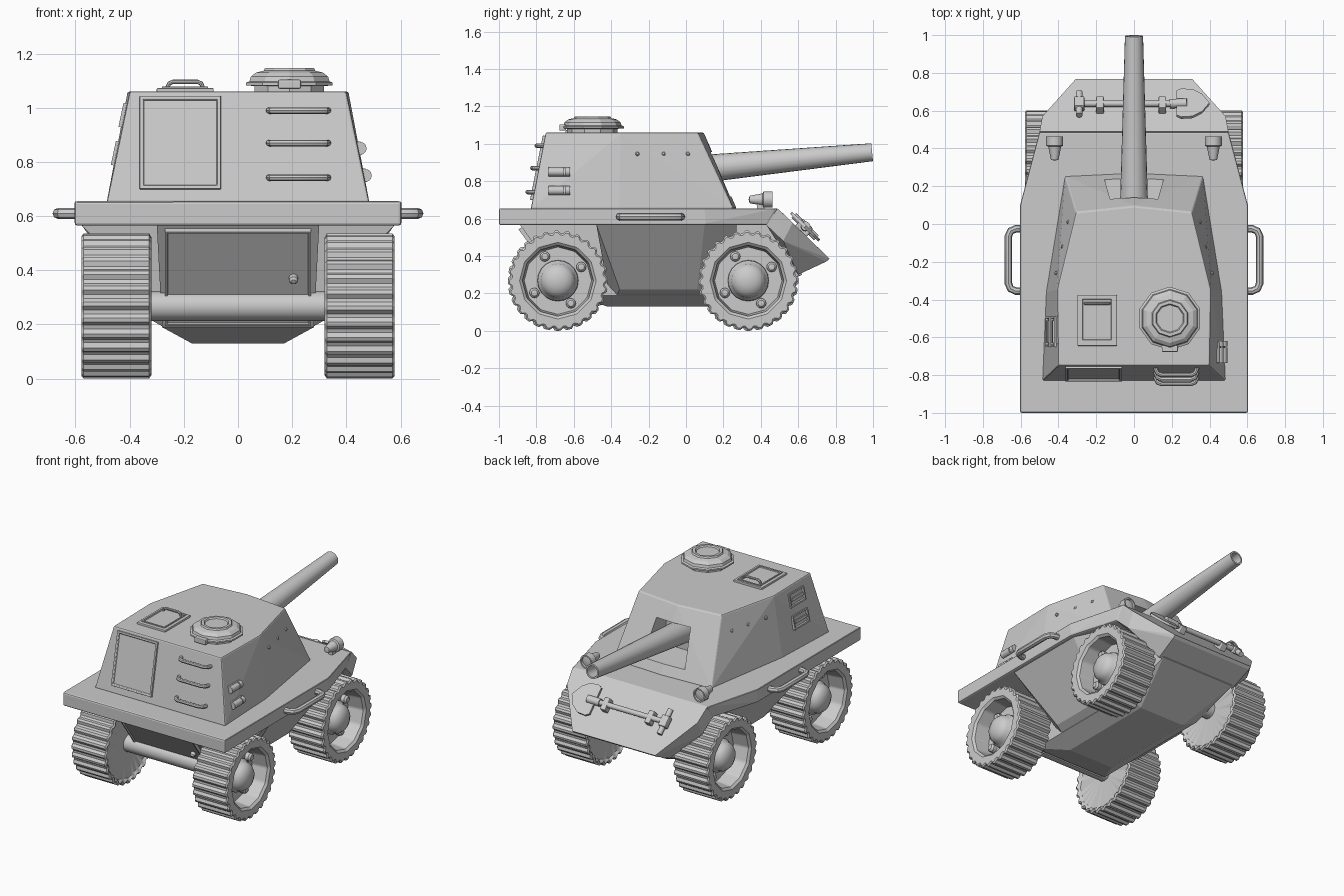
import bpy, bmesh
from math import radians, sin, cos, pi, atan2
from mathutils import Matrix, Vector

if "Cube" in bpy.data.objects:
    bpy.data.objects.remove(bpy.data.objects["Cube"])

T = Matrix.Translation
def R(deg, axis): return Matrix.Rotation(radians(deg), 4, axis)

def finish(name, bm, mat=Matrix(), smooth=False, bevel=0):
    bm.transform(mat)
    bmesh.ops.recalc_face_normals(bm, faces=bm.faces)
    me = bpy.data.meshes.new(name)
    bm.to_mesh(me); bm.free()
    ob = bpy.data.objects.new(name, me)
    bpy.context.collection.objects.link(ob)
    for o in bpy.context.selected_objects: o.select_set(False)
    ob.select_set(True)
    bpy.context.view_layer.objects.active = ob
    if bevel:
        m = ob.modifiers.new("bevel", 'BEVEL')
        m.width, m.segments, m.angle_limit = bevel, 2, radians(25)
        bpy.ops.object.modifier_apply(modifier="bevel")
    if smooth:
        bpy.ops.object.shade_smooth_by_angle(angle=radians(32))
    return ob

def solid(name, pts, mirror=True, mat=Matrix(), bevel=0):
    """Convex solid through points, mirrored in x."""
    bm = bmesh.new()
    for x, y, z in pts:
        bm.verts.new((x, y, z))
        if mirror and x: bm.verts.new((-x, y, z))
    res = bmesh.ops.convex_hull(bm, input=bm.verts)
    loose = [v for v in bm.verts if not v.link_faces]
    bmesh.ops.delete(bm, geom=loose, context='VERTS')
    bmesh.ops.dissolve_limit(bm, angle_limit=radians(1), verts=bm.verts, edges=bm.edges)
    return finish(name, bm, mat, bevel=bevel)

def box(name, size, mat, inset=0, depth=0, bevel=0):
    """Box with optional inset panel on its local +z face."""
    bm = bmesh.new()
    bmesh.ops.create_cube(bm, size=1)
    bm.transform(Matrix.Diagonal((*size, 1)))
    if inset:
        bm.normal_update()
        top = [f for f in bm.faces if f.normal.z > .9]
        bmesh.ops.inset_region(bm, faces=top, thickness=inset)
        bmesh.ops.inset_region(bm, faces=top, thickness=.004, depth=-depth)
    return finish(name, bm, mat, bevel=bevel)

def lathe(name, prof, n, mat=Matrix(), smooth=True):
    """Revolve (radius or radius function, height) about local z."""
    bm = bmesh.new()
    rings = []
    for r, h in prof:
        f = r if callable(r) else (lambda i, r=r: r)
        rings.append([bm.verts.new((f(i) * cos(2*pi*i/n), f(i) * sin(2*pi*i/n), h)) for i in range(n)])
    for a, b in zip(rings, rings[1:]):
        for i in range(n):
            j = (i + 1) % n
            bm.faces.new((a[i], a[j], b[j], b[i]))
    bmesh.ops.remove_doubles(bm, verts=bm.verts, dist=1e-5)
    return finish(name, bm, mat, smooth)

def rod(name, r, a, b, n=12):
    a, b = Vector(a), Vector(b)
    d = b - a
    m = T(a) @ d.to_track_quat('Z', 'Y').to_matrix().to_4x4()
    return lathe(name, [(0, 0), (r, 0), (r, d.length), (0, d.length)], n, m)

def handle(name, a, b, out, r, c=.03):
    """Bent bar from a to b standing off by out."""
    a, b, out = Vector(a), Vector(b), Vector(out)
    u, o = (b - a).normalized() * c, out.normalized() * c
    pts = [a, a+out-o, a+out-o*.3+u*.3, a+out+u, b+out-u, b+out-o*.3-u*.3, b+out-o, b]
    cu = bpy.data.curves.new(name, 'CURVE')
    cu.dimensions, cu.bevel_depth, cu.bevel_resolution = '3D', r, 2
    sp = cu.splines.new('POLY')
    sp.points.add(len(pts) - 1)
    for p, q in zip(sp.points, pts): p.co = (*q, 1)
    tmp = bpy.data.objects.new(name, cu)
    bpy.context.collection.objects.link(tmp)
    bm = bmesh.new()
    bm.from_mesh(tmp.to_mesh())
    tmp.to_mesh_clear()
    bpy.data.objects.remove(tmp)
    return finish(name, bm, smooth=True)

# Deck plate, sloped nose and lower hull
solid("deck", [(x, y, z) for z in (.565, .655) for x, y in ((.603, -1), (.603, .1), (.5, .44 if z < .6 else .49))], bevel=.01)
solid("nose", [(.5, .49, .655), (.485, .57, .577), (.308, .768, .385), (.5, .43, .565), (.485, .52, .48), (.308, .75, .37), (.3, .6, .30)])
solid("lower_hull", [(.3, -.89, .57), (.28, -.62, .19), (.17, -.42, .13), (.28, -.4, .19), (.17, .27, .13),
                     (.28, .27, .19), (.28, .62, .30), (.3, .52, .57)])
# Side bulges between the wheels
solid("side_bulges", [(.58, -.48, .57), (.58, .1, .57), (.5, .27, .57), (.33, -.355, .222), (.33, .06, .222),
                      (.17, -.4, .13), (.17, .27, .13)])

# Door on the lower front
door = T((0, -.757, .377)) @ R(126, 'X')
box("lower_door", (.54, .43, .03), door, .012, .008)
lathe("door_knob", [(.017, 0), (.017, .025), (.01, .034), (0, .036)], 12, door @ T((.205, 0, 0)))

# Turret with gun opening
turret = solid("turret", [(.485, -.83, .65), (.465, -.36, .65), (.365, .255, .65), (0, .272, .65),
                          (.4, -.75, 1.06), (.408, -.35, 1.06), (.307, .063, 1.06), (0, .095, 1.06)], bevel=.008)
cut = solid("opening_cutter", [(.16, .4, .71), (.13, .4, .97), (.15, .02, .73), (.125, .02, .95)])
cut.hide_render = True
m = turret.modifiers.new("opening", 'BOOLEAN')
m.object, m.operation, m.solver = cut, 'DIFFERENCE', 'EXACT'
bpy.context.view_layer.objects.active = turret
bpy.ops.object.modifier_apply(modifier="opening")
bpy.data.objects.remove(cut)

# Gun barrel, hollow at the muzzle
lathe("gun_barrel", [(0, -.03), (.078, -.03), (.048, 1), (.037, 1), (.035, .7), (0, .7)], 20, T((0, 0, .857)) @ R(-84.4, 'X'))

# Round roof hatch
c = T((.19, -.5, 0))
lathe("round_hatch", [(0, 1.05), (.135, 1.05), (.135, 1.08), (.168, 1.083), (.168, 1.093), (.155, 1.098), (.15, 1.115),
                      (.13, 1.13), (.1, 1.137), (.095, 1.147), (.078, 1.147), (.072, 1.138), (0, 1.138)], 10, c @ R(18, 'Z'), False)
box("round_hatch_hinge", (.085, .035, .034), T((.19, -.66, 1.087)), bevel=.006)

# Square roof hatch with handle
box("square_hatch_base", (.21, .27, .02), T((-.195, -.51, 1.063)), bevel=.004)
box("square_hatch_lid", (.17, .235, .022), T((-.195, -.505, 1.068)), .012, .005)
handle("square_hatch_handle", (-.26, -.42, 1.07), (-.13, -.42, 1.07), (0, 0, .026), .008, .02)

# Turret front panel and step handles
box("front_panel", (.3, .35, .03), T((-.213, -.785, .87)) @ R(78.7, 'X'), .018, .01, .003)
for z in (.99, .87, .742):
    y = -.83 + (z - .65) * .195
    handle("step_handle", (.115, y + .01, z), (.332, y + .01, z), (0, -.045, 0), .012)

# Side details: hinges, vents and rivets
for z, x in ((.85, .445), (.75, .464)):
    box("side_hinge_plate", (.05, .11, .025), T((x, -.68, z)) @ R(78, 'Y'), bevel=.004)
    rod("side_hinge_pin", .024, (x + .006, -.735, z), (x + .006, -.655, z))
    rod("side_hinge_knuckle", .024, (x + .006, -.648, z), (x + .006, -.62, z))
for z, x in ((.83, .443), (.97, .415)):
    box("side_vent", (.09, .16, .035), T((-x, -.57, z)) @ R(-78, 'Y'), .014, .012)
    box("side_vent_slat", (.018, .12, .035), T((-x, -.57, z)) @ R(-78, 'Y'))
for s in (-1, 1):
    for y, x in ((-.26, .408), (-.12, .373), (.01, .343)):
        lathe("rivet", [(.011, -.01), (.011, .008), (.006, .013), (0, .014)], 8, T((s * x, y, .945)) @ R(s * 77, 'Y'))

# Deck side handles
for s in (-1, 1):
    handle("deck_handle", (s*.59, -.355, .61), (s*.59, -.025, .61), (s*.075, 0, 0), .02, .04)

# Headlights
for s in (-1, 1):
    lathe("headlight", [(0, -.075), (.02, -.07), (.034, 0), (.045, .005), (.045, .052), (.036, .052), (.034, .04), (0, .048)],
          14, T((s*.42, .41, .702)) @ R(-90, 'X'))
    box("headlight_bracket", (.03, .04, .04), T((s*.42, .40, .665)))

# Shovel strapped to the nose
S = T((0, .637, .557)) @ R(-44.5, 'X')
def at(*p): return S @ Vector(p)
rod("shovel_shaft", .017, at(-.3, 0, 0), at(.25, 0, 0))
rod("shovel_grip", .018, at(-.29, -.085, 0), at(-.29, .085, 0))
box("shovel_grip_collar", (.055, .075, .045), S @ T((-.29, 0, 0)), bevel=.008)
for x in (-.18, .15):
    box("shovel_clip", (.04, .085, .05), S @ T((x, 0, -.01)), bevel=.006)
solid("shovel_blade", [(x, y, z) for z in (-.008, .008) for x, y in ((.225, -.09), (.225, .09), (.25, .105), (.25, -.105),
      (.31, .1), (.31, -.1), (.36, .065), (.36, -.065), (.4, 0))], False, S)
rod("shovel_socket", .025, at(.19, 0, 0), at(.28, 0, .004))

# Wheels: ribbed tyre, faceted dished rim, hub and bolts
N, TEETH = 112, 28
def tread(r): return lambda i: r if i % 4 < 2 or r < .25 else r - .014
def facet(r): return lambda i: r * cos(pi/12) / cos((2*pi*i/N) % (pi/6) - pi/12)
for y in (-.685, .333):
    rod("axle", .055, (-.36, y, .268), (.36, y, .268))
    for s in (-1, 1):
        W = T((0, y, .268)) @ R(s * 90, 'Y')
        lathe("wheel", [(0, .335), (facet(.235), .335), (tread(.255), .32), (tread(.268), .328), (tread(.268), .57), (tread(.258), .578),
                        (facet(.205), .578), (facet(.19), .565), (facet(.18), .46), (0, .46)], N, W)
        lathe("hub", [(.11, .455), (.108, .49), (.095, .505), (.09, .53), (.07, .553), (.04, .567), (0, .572)], 20, W)
        for k in range(4):
            a = radians(29 + 90 * k)
            B = T((0, y + .143 * cos(a), .272 + .143 * sin(a))) @ R(s * 90, 'Y')
            lathe("wheel_bolt", [(.027, .45), (.027, .485), (.017, .497), (0, .5)], 12, B)
